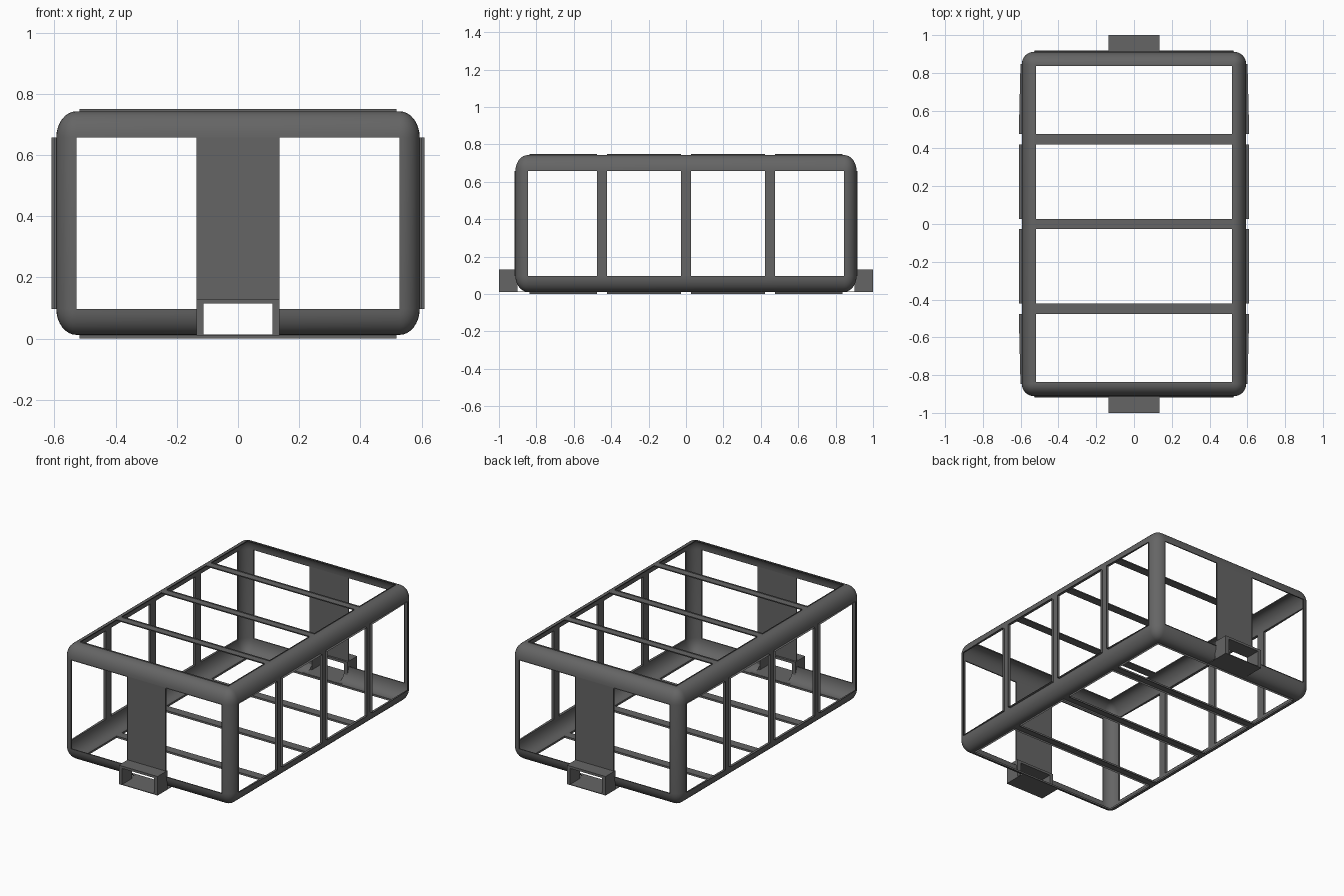
import bpy, bmesh
from mathutils import Vector

if "Cube" in bpy.data.objects:
    bpy.data.objects.remove(bpy.data.objects["Cube"])

grey = bpy.data.materials.new("dark_grey")
grey.diffuse_color = (0.13, 0.13, 0.13, 1)
grey.use_nodes = True
grey.node_tree.nodes["Principled BSDF"].inputs["Base Color"].default_value = grey.diffuse_color

HX, HY, Z0, Z1 = 0.594, 0.912, 0.012, 0.743   # outer shell
RX, RY, RZ = 0.066, 0.066, 0.085              # rounding per axis
ZA, ZB = Z0 + RZ, Z1 - RZ                     # window heights
BAR = 0.027                                   # half width of a bar


def finish(bm, name, smooth=False):
    me = bpy.data.meshes.new(name)
    bm.to_mesh(me)
    bm.free()
    ob = bpy.data.objects.new(name, me)
    bpy.context.collection.objects.link(ob)
    me.materials.append(grey)
    if smooth:
        bpy.context.view_layer.objects.active = ob
        ob.select_set(True)
        bpy.ops.object.shade_smooth_by_angle(angle=0.6)
        ob.select_set(False)
    return ob


def box(bm, lo, hi):
    vs = bmesh.ops.create_cube(bm, size=1)["verts"]
    for v in vs:
        v.co = Vector([(a + b) / 2 + c * (b - a) for a, b, c in zip(lo, hi, v.co)])


def quad(bm, pts):
    bm.faces.new([bm.verts.new(p) for p in pts])


def rim(bm, place, u0, u1, v0, v1, base, out0, out1):
    """Thin wall standing around one opening."""
    c = [(u0, v0, out0), (u1, v0, out1), (u1, v1, out1), (u0, v1, out0)]
    for i in range(4):
        (a, b, oa), (d, e, od) = c[i], c[(i + 1) % 4]
        quad(bm, [place(a, b, base), place(d, e, base), place(d, e, od), place(a, b, oa)])


# rounded edge shell: bevelled box without its flat faces
bm = bmesh.new()
n = Vector((HX / RX, HY / RY, (Z1 - Z0) / 2 / RZ))
box(bm, -n, n)
bmesh.ops.bevel(bm, geom=bm.edges[:], offset=1, segments=8, profile=0.5, affect='EDGES')
flat = sorted(bm.faces, key=lambda f: f.calc_area())
flat = [f for f in bm.faces if max(abs(c) for c in f.normal) > 0.9999 and len(f.verts) == 4
        and min(e.calc_length() for e in f.edges) > 1.5]
bmesh.ops.delete(bm, geom=flat, context='FACES')
for v in bm.verts:
    v.co = Vector((v.co.x * RX, v.co.y * RY, v.co.z * RZ + (Z0 + Z1) / 2))
# notch for the sleeves in the lower end edges
for co, no in (((0.112, 0, 0), (1, 0, 0)), ((-0.112, 0, 0), (1, 0, 0))):
    bmesh.ops.bisect_plane(bm, geom=bm.verts[:] + bm.edges[:] + bm.faces[:], plane_co=co, plane_no=no)
cut = [f for f in bm.faces if abs(f.calc_center_median().x) < 0.111
       and f.calc_center_median().z < 0.115 and abs(f.calc_center_median().y) > 0.8]
bmesh.ops.delete(bm, geom=cut, context='FACES')
finish(bm, "rounded_edge_frame", True)

# spans of the four bays along y
def bays(end):
    m = 0.449
    return [(-end, -m - BAR), (-m + BAR, -BAR), (BAR, m - BAR), (m + BAR, end)]

# long sides: three uprights and four rims each
for s, side in ((-1, "left"), (1, "right")):
    bm = bmesh.new()
    place = lambda u, v, d, s=s: (s * d, u, v)
    for y in (-0.449, 0, 0.449):
        quad(bm, [place(y - BAR, ZA, HX), place(y + BAR, ZA, HX),
                  place(y + BAR, ZB, HX), place(y - BAR, ZB, HX)])
    for i, (a, b) in enumerate(bays(HY - RY)):
        rim(bm, place, a, b, ZA, ZB, HX - 0.001,
            0.601 if i == 0 else 0.61, 0.601 if i == 3 else 0.61)
    finish(bm, side + "_side_bars")

# top and bottom: three cross bars, a flat lip and four rims each
WX, WY = 0.518, 0.836
for z, out, name in ((Z1, 0.75, "top"), (Z0, 0.0, "bottom")):
    bm = bmesh.new()
    def strip(x0, x1, y0, y1):
        quad(bm, [(x0, y0, z), (x1, y0, z), (x1, y1, z), (x0, y1, z)])
    for y in (-0.449, 0, 0.449):
        strip(-WX, WX, y - BAR, y + BAR)
    for s in (-1, 1):
        strip(s * WX, s * (HX - RX), -WY, WY)
        strip(-(HX - RX), HX - RX, s * WY, s * (HY - RY))
    for a, b in bays(WY):
        rim(bm, lambda u, v, d: (u, v, d), -WX, WX, a, b, z, out, out)
    finish(bm, name + "_cross_bars")

# ends: central plate, rims of two openings, and the sleeve
PW = 0.136
for s, name in ((-1, "front"), (1, "back")):
    bm = bmesh.new()
    place = lambda u, v, d, s=s: (u, s * d, v)
    quad(bm, [place(-PW, 0.115, HY), place(PW, 0.115, HY), place(PW, ZB, HY), place(-PW, ZB, HY)])
    for k in (-1, 1):
        quad(bm, [place(k * 0.112, ZA, HY), place(k * PW, ZA, HY),
                  place(k * PW, 0.115, HY), place(k * 0.112, 0.115, HY)])
        rim(bm, place, k * PW, k * (HX - RX), ZA, ZB, HY - 0.001, HY + 0.006, HY + 0.006)
    finish(bm, name + "_plate")

    bm = bmesh.new()
    y0, y1 = sorted((s * 0.84, s * 1.0))
    yo0, yo1 = sorted((s * 0.9, s * 1.0))
    box(bm, (-PW, yo0, 0.115), (PW, yo1, 0.13))
    box(bm, (-PW, y0, 0.01), (PW, y1, 0.014))
    for k in (-1, 1):
        xa, xb = sorted((k * 0.112, k * PW))
        box(bm, (xa, yo0, 0.014), (xb, yo1, 0.115))
    finish(bm, name + "_sleeve")
